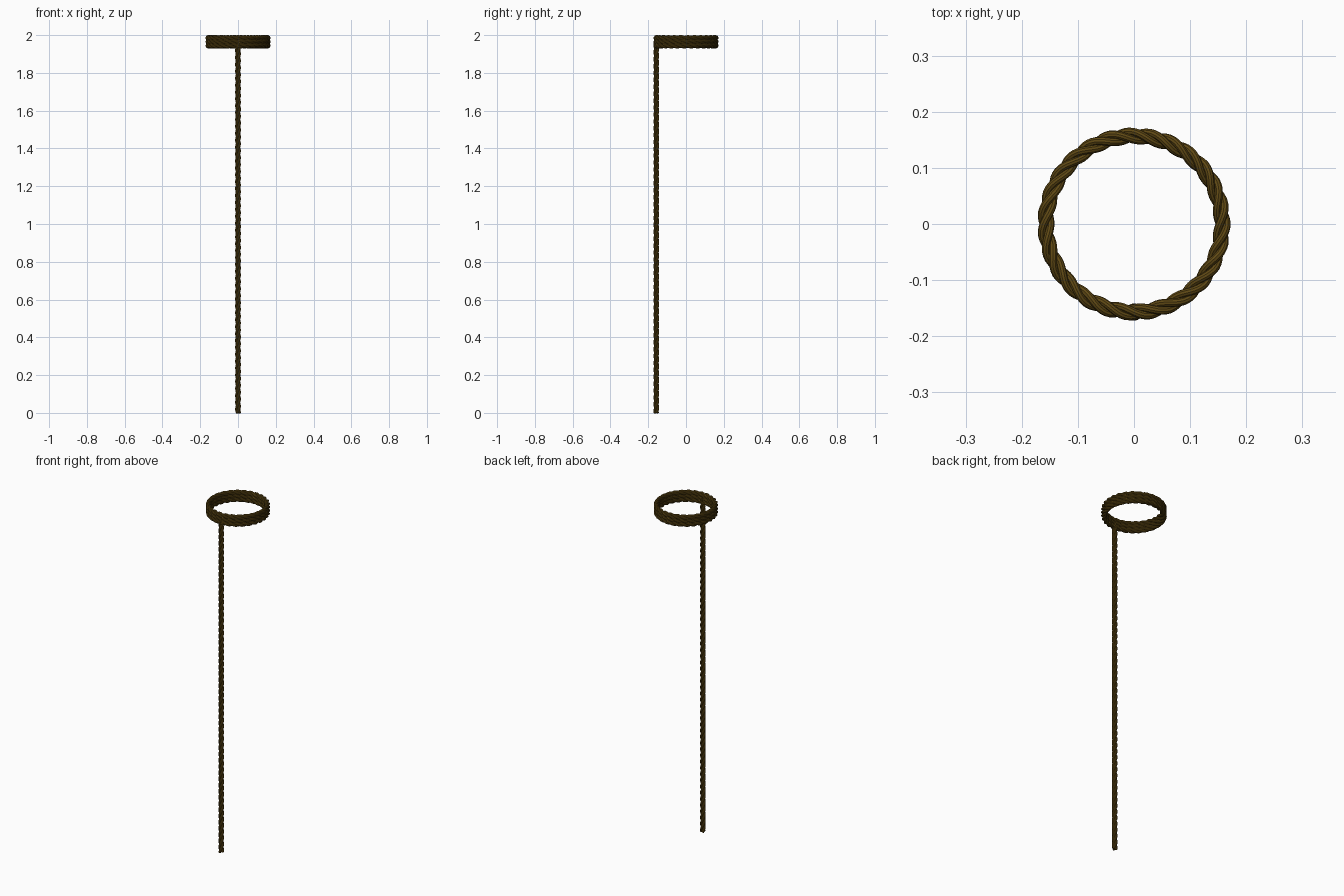
import bpy
from math import sin, cos, pi
from mathutils import Vector

if "Cube" in bpy.data.objects:
    bpy.data.objects.remove(bpy.data.objects["Cube"])

ROPE_R = 0.0153               # overall rope radius
OFFSET = ROPE_R * 0.52        # strand centre distance from rope axis
STRAND_R = ROPE_R * 0.48      # strand radius
RING_R = 0.157                # coil centre radius
TURNS = 9                     # strand twists per coil
PITCH = 2 * pi * RING_R / TURNS

mat = bpy.data.materials.new("rope_brown")
mat.diffuse_color = (0.115, 0.066, 0.007, 1)
mat.use_nodes = True
mat.node_tree.nodes["Principled BSDF"].inputs["Base Color"].default_value = mat.diffuse_color


def rope(name, axis, n, twists, cyclic, phase=0.0):
    """Three twisted strands round an axis function t -> (centre, normal, binormal)."""
    cu = bpy.data.curves.new(name, 'CURVE')
    cu.dimensions = '3D'
    cu.bevel_depth = STRAND_R
    cu.bevel_resolution = 3
    cu.use_fill_caps = not cyclic
    for k in range(3):
        sp = cu.splines.new('POLY')
        sp.points.add(n - 1)
        sp.use_cyclic_u = cyclic
        for i, p in enumerate(sp.points):
            t = i / (n if cyclic else n - 1)
            c, u, v = axis(t)
            a = 2 * pi * (twists * t + k / 3) + phase
            p.co = (*(c + OFFSET * (cos(a) * u + sin(a) * v)), 1)
    ob = bpy.data.objects.new(name, cu)
    bpy.context.collection.objects.link(ob)
    bpy.ops.object.select_all(action='DESELECT')
    ob.select_set(True)
    bpy.context.view_layer.objects.active = ob
    bpy.ops.object.convert(target='MESH')
    ob = bpy.context.object
    ob.data.materials.clear()
    ob.data.materials.append(mat)
    bpy.ops.object.shade_smooth_by_angle()


# Three stacked coils
for j in range(3):
    z = 2 - ROPE_R - j * 0.02

    def ring(t, z=z):
        d = Vector((cos(2 * pi * t), sin(2 * pi * t), 0))
        return d * RING_R + Vector((0, 0, z)), d, Vector((0, 0, -1))
    rope(f"coil_{j + 1}", ring, TURNS * 16, TURNS, True)

# Hanging rope
TOP = 1.97


def hang(t):
    return Vector((0, -RING_R, TOP * t)), Vector((1, 0, 0)), Vector((0, 1, 0))


rope("hanging_rope", hang, 300, TOP / PITCH, False)
